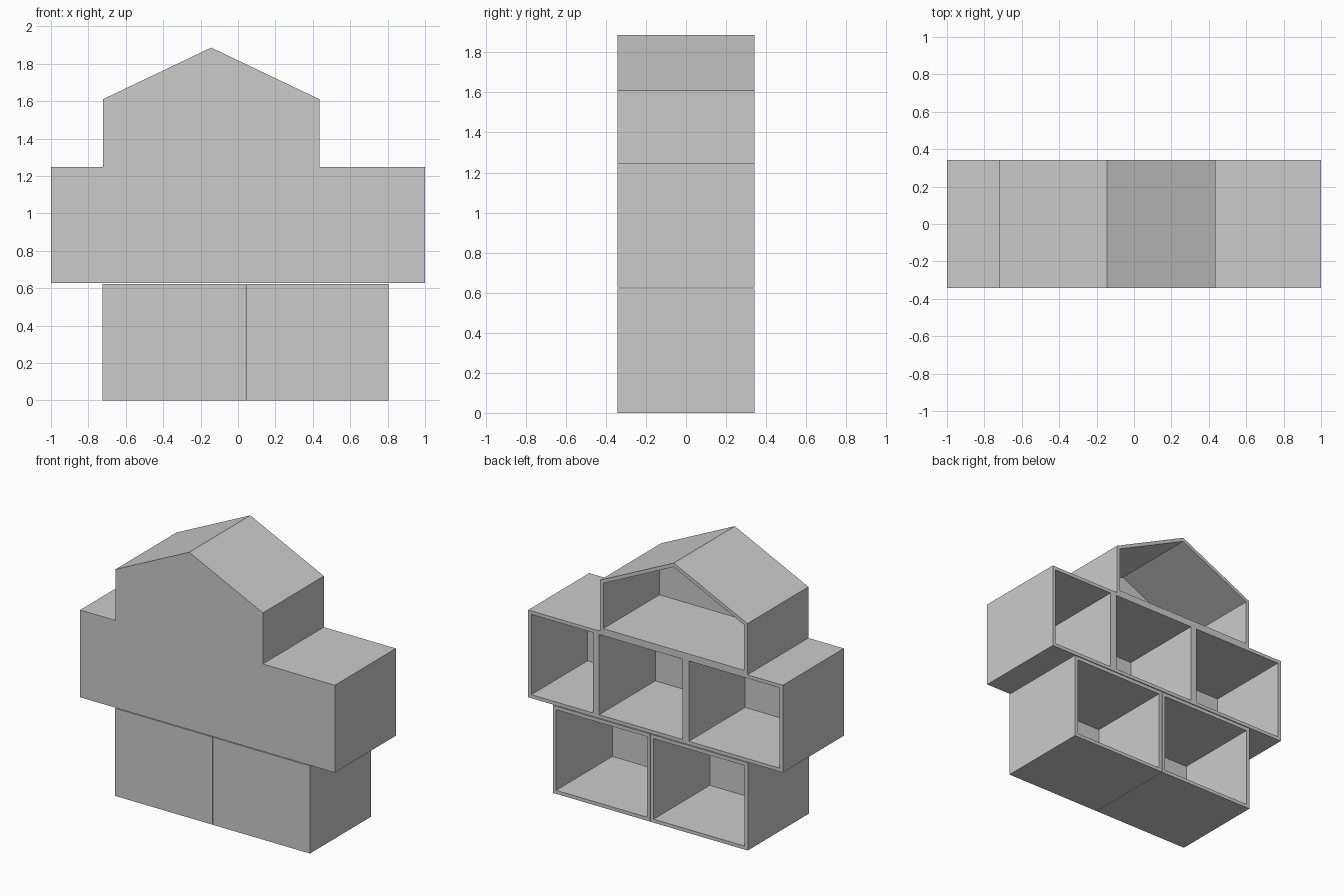
import bpy, bmesh

if "Cube" in bpy.data.objects:
    bpy.data.objects.remove(bpy.data.objects["Cube"])

Y0, Y1 = -0.3425, 0.3425   # closed front, open back
T = 0.025                  # board thickness
PANEL = 0.055              # front panel thickness


def rect(x0, x1, z0, z1):
    return [(x0, z0), (x1, z0), (x1, z1), (x0, z1)]


def prisms(name, profiles, y0, y1):
    """Extrude closed xz profiles along y into one object."""
    bm = bmesh.new()
    for pts in profiles:
        face = bm.faces.new([bm.verts.new((x, y0, z)) for x, z in pts])
        ext = bmesh.ops.extrude_face_region(bm, geom=[face])
        moved = [v for v in ext["geom"] if isinstance(v, bmesh.types.BMVert)]
        bmesh.ops.translate(bm, verts=moved, vec=(0, y1 - y0, 0))
    bmesh.ops.recalc_face_normals(bm, faces=bm.faces)
    me = bpy.data.meshes.new(name)
    bm.to_mesh(me)
    bm.free()
    ob = bpy.data.objects.new(name, me)
    bpy.context.collection.objects.link(ob)
    return ob


def shelf(name, outline, pockets):
    """Solid block with compartments cut in from the open back."""
    body = prisms(name, [outline], Y0, Y1)
    cutter = prisms(name + "_cutter", pockets, Y0 + PANEL, Y1 + 0.1)
    cutter.hide_render = True
    mod = body.modifiers.new("compartments", 'BOOLEAN')
    mod.operation = 'DIFFERENCE'
    mod.solver = 'EXACT'
    mod.object = cutter
    bpy.context.view_layer.objects.active = body
    bpy.ops.object.modifier_apply(modifier=mod.name)
    bpy.data.objects.remove(cutter)


# Two separate lower boxes with a hairline gap
LOW = 0.622
for name, x0, x1 in (("lower_left_box", -0.725, 0.039),
                     ("lower_right_box", 0.042, 0.805)):
    shelf(name, rect(x0, x1, 0, LOW), [rect(x0 + T, x1 - T, T, LOW - T)])

# Upper body: wide row of three compartments with a gabled one on top
B, M, EAVE, PEAK = 0.627, 1.247, 1.61, 1.886
HL, HR = -0.722, 0.435
C = (HL + HR) / 2
outline = [(-1, B), (1, B), (1, M), (HR, M), (HR, EAVE), (C, PEAK),
           (HL, EAVE), (HL, M), (-1, M)]

# Row compartments between the dividers
edges = [-1, -0.238, 0.467, 1]
pockets = [rect(a + T, b - T, B + T, M - T) for a, b in zip(edges, edges[1:])]

# Gable compartment, inset evenly from the roof slopes
slope = (PEAK - EAVE) / (HR - C)
drop = T * (1 + slope ** 2) ** 0.5
eave_in = EAVE + slope * T - drop
pockets.append([(HL + T, M + T), (HR - T, M + T), (HR - T, eave_in),
                (C, PEAK - drop), (HL + T, eave_in)])
shelf("upper_house_shelf", outline, pockets)
